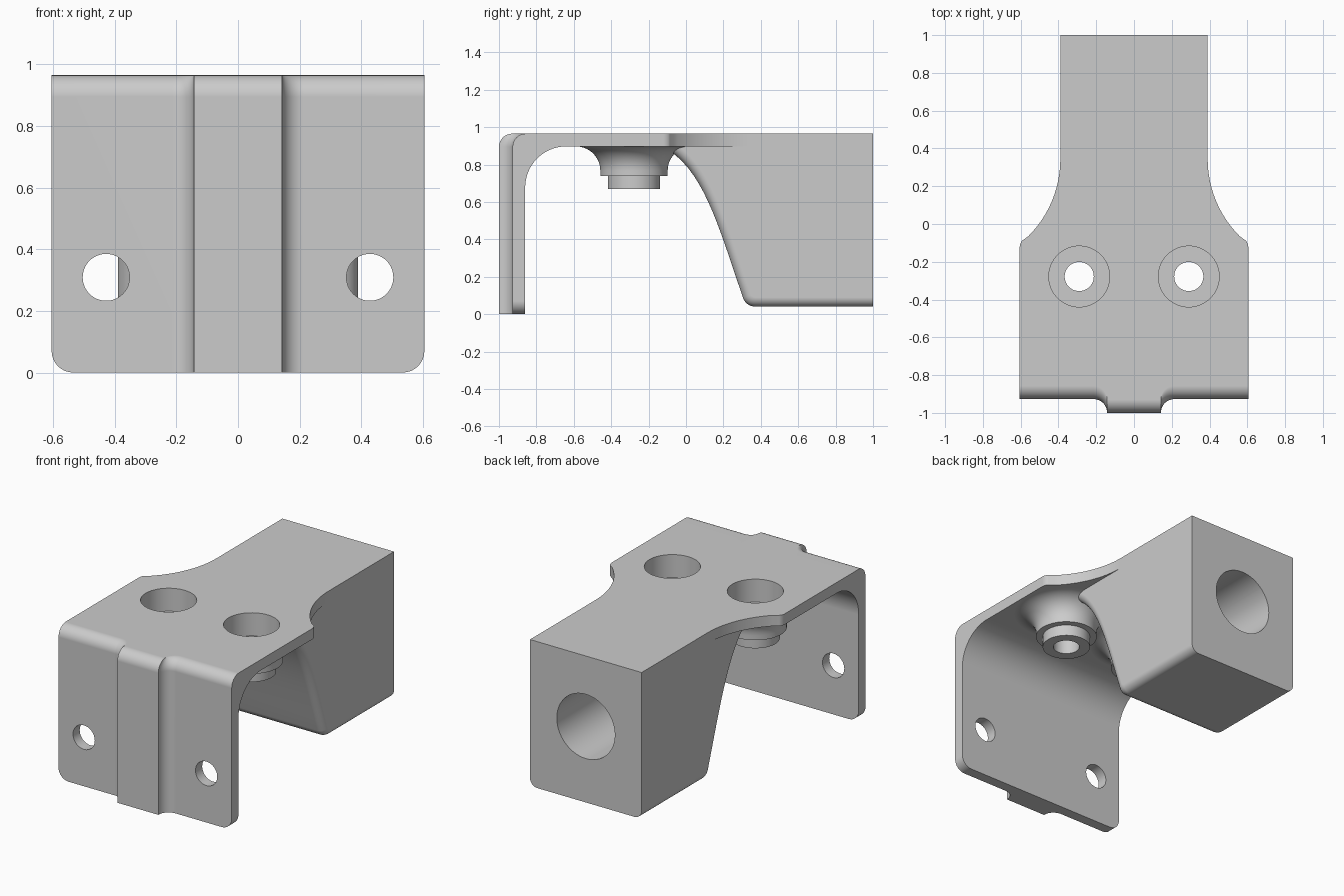
import bpy, bmesh, math
from mathutils import Matrix, Vector

if "Cube" in bpy.data.objects:
    bpy.data.objects.remove(bpy.data.objects["Cube"])

grey = bpy.data.materials.new("light grey")
grey.diffuse_color = (0.6, 0.6, 0.6, 1)
grey.use_nodes = True
grey.node_tree.nodes["Principled BSDF"].inputs["Base Color"].default_value = grey.diffuse_color
TOP, UNDER, JOIN = 0.965, 0.897, -0.6


def make(name, bm):
    bmesh.ops.recalc_face_normals(bm, faces=bm.faces)
    me = bpy.data.meshes.new(name)
    bm.to_mesh(me)
    bm.free()
    me.materials.append(grey)
    ob = bpy.data.objects.new(name, me)
    bpy.context.collection.objects.link(ob)
    return ob


def arc(cx, cy, r, a0, a1, n):
    return [(cx + r * math.cos(math.radians(a0 + (a1 - a0) * i / n)),
             cy + r * math.sin(math.radians(a0 + (a1 - a0) * i / n))) for i in range(n + 1)]


def loft(bm, rings):
    """Skin equal-length closed rings and cap the ends."""
    rows = [[bm.verts.new(p) for p in ring] for ring in rings]
    n = len(rows[0])
    for a, b in zip(rows, rows[1:]):
        for i in range(n):
            if (a[i].co - b[i].co).length > 1e-6 or (a[(i + 1) % n].co - b[(i + 1) % n].co).length > 1e-6:
                bm.faces.new((a[i], a[(i + 1) % n], b[(i + 1) % n], b[i]))
    bm.faces.new(rows[0])
    bm.faces.new(rows[-1])


def lathe(name, profile, x, y, n=64):
    bm = bmesh.new()
    loft(bm, [[(x + r * math.cos(2 * math.pi * i / n), y + r * math.sin(2 * math.pi * i / n), z)
               for i in range(n)] for r, z in profile])
    return make(name, bm)


def cylinder(name, r, a, b):
    a, b = Vector(a), Vector(b)
    bm = bmesh.new()
    rot = (b - a).to_track_quat('Z', 'Y').to_matrix().to_4x4()
    bmesh.ops.create_cone(bm, cap_ends=True, segments=64, radius1=r, radius2=r, depth=(b - a).length,
                          matrix=Matrix.Translation((a + b) / 2) @ rot)
    return make(name, bm)


def combine(target, other, op):
    mod = target.modifiers.new(op.lower(), 'BOOLEAN')
    mod.operation, mod.solver, mod.object = op, 'EXACT', other
    bpy.context.view_layer.objects.active = target
    bpy.ops.object.modifier_apply(modifier=mod.name)
    bpy.data.objects.remove(other)


# Front wall with raised rib: bent sections swept across x
def wall_section(x, yf, zb):
    pts = [(yf, zb)] + arc(yf + 0.07, TOP - 0.07, 0.07, 180, 90, 8) + [(JOIN, TOP), (JOIN, UNDER)]
    pts += arc(-0.64, UNDER - 0.22, 0.22, 90, 180, 16) + [(-0.86, zb)]
    return [(x, y, z) for y, z in pts]


half = [(x, y, 0) for x, y in arc(0.213, -0.997, 0.07, 180, 90, 8)]
half = [(0.143, -1.0, 0)] + half[1:]
half += [(x, -0.927, z) for x, z in arc(0.535, 0.07, 0.07, -90, 0, 8)]
columns = [(-x, y, z) for x, y, z in reversed(half)] + half
bm = bmesh.new()
loft(bm, [wall_section(*c) for c in columns])
body = make("bracket", bm)

# Top plate, narrowing to the rear
side = [(0.605, JOIN)] + arc(0.555, -0.122, 0.05, 0, 45, 5)
side += arc(0.97, 0.345, 0.58, 225, 180, 16) + [(0.39, 1.0)]
outline = side + [(-x, y) for x, y in reversed(side)]
bm = bmesh.new()
loft(bm, [[(x, y, z) for x, y in outline] for z in (UNDER, TOP)])
combine(body, make("top_plate", bm), 'UNION')

# Rear socket block: S-curved front, lower edges rounded by insetting the profile near the sides
ctrl = [Vector(p) for p in ((-0.13, UNDER), (0.09, 0.79), (0.17, 0.48), (0.305, 0.087))]
curve = []
for i in range(17):
    t = i / 16
    p = sum(((math.comb(3, k) * t ** k * (1 - t) ** (3 - k)) * c for k, c in enumerate(ctrl)), Vector((0, 0)))
    curve.append(p)
curve += [Vector(p) for p in arc(0.371, 0.11, 0.07, 199, 270, 6)[1:]] + [Vector((1.0, 0.04))]


def inset_profile(d):
    out = []
    for i, p in enumerate(curve):
        t = (curve[min(i + 1, len(curve) - 1)] - curve[max(i - 1, 0)]).normalized()
        n = Vector((-t.y, t.x))
        if i == 0:
            out.append((p.x + d / n.x, UNDER))
        elif i >= len(curve) - 2:
            out.append((p.x, p.y + d))
        else:
            out.append((p.x + n.x * d, p.y + n.y * d))
    return out + [(1.0, UNDER)]


R = 0.05
steps = [(0.39 - R + R * math.sin(a), R - R * math.cos(a)) for a in (math.pi / 2 * k / 7 for k in range(8))]
# The top stays full width, so its corner follows the side wall
rings = []
for x, d in [(-x, d) for x, d in reversed(steps)] + steps:
    rings.append([(x, y, z) for y, z in inset_profile(d)])
bm = bmesh.new()
loft(bm, rings)
combine(body, make("socket_block", bm), 'UNION')

# Flared screw bosses under the plate
for s in (-1, 1):
    flare = arc(0.31, UNDER - 0.13, 0.13, 180, 90, 10)
    prof = [(0.14, 0.668), (0.14, 0.738), (0.18, 0.738)] + flare + [(0.31, 0.93)]
    combine(body, lathe("boss", prof, s * 0.29, -0.278), 'UNION')

# Counterbores, screw holes, wall holes and rear socket
for s in (-1, 1):
    x = s * 0.29
    combine(body, cylinder("counterbore", 0.161, (x, -0.278, 0.82), (x, -0.278, 1.2)), 'DIFFERENCE')
    combine(body, cylinder("screw_hole", 0.077, (x, -0.278, 0.5), (x, -0.278, 0.9)), 'DIFFERENCE')
    combine(body, cylinder("wall_hole", 0.076, (s * 0.428, -1.1, 0.309), (s * 0.428, -0.7, 0.309)), 'DIFFERENCE')
combine(body, cylinder("socket", 0.203, (0, 0.36, 0.52), (0, 1.2, 0.52)), 'DIFFERENCE')

# Smooth curves, crisp edges
bpy.context.view_layer.objects.active = body
body.select_set(True)
bpy.ops.object.shade_smooth_by_angle(angle=math.radians(30))
wn = body.modifiers.new("even_normals", 'WEIGHTED_NORMAL')
wn.keep_sharp = True
